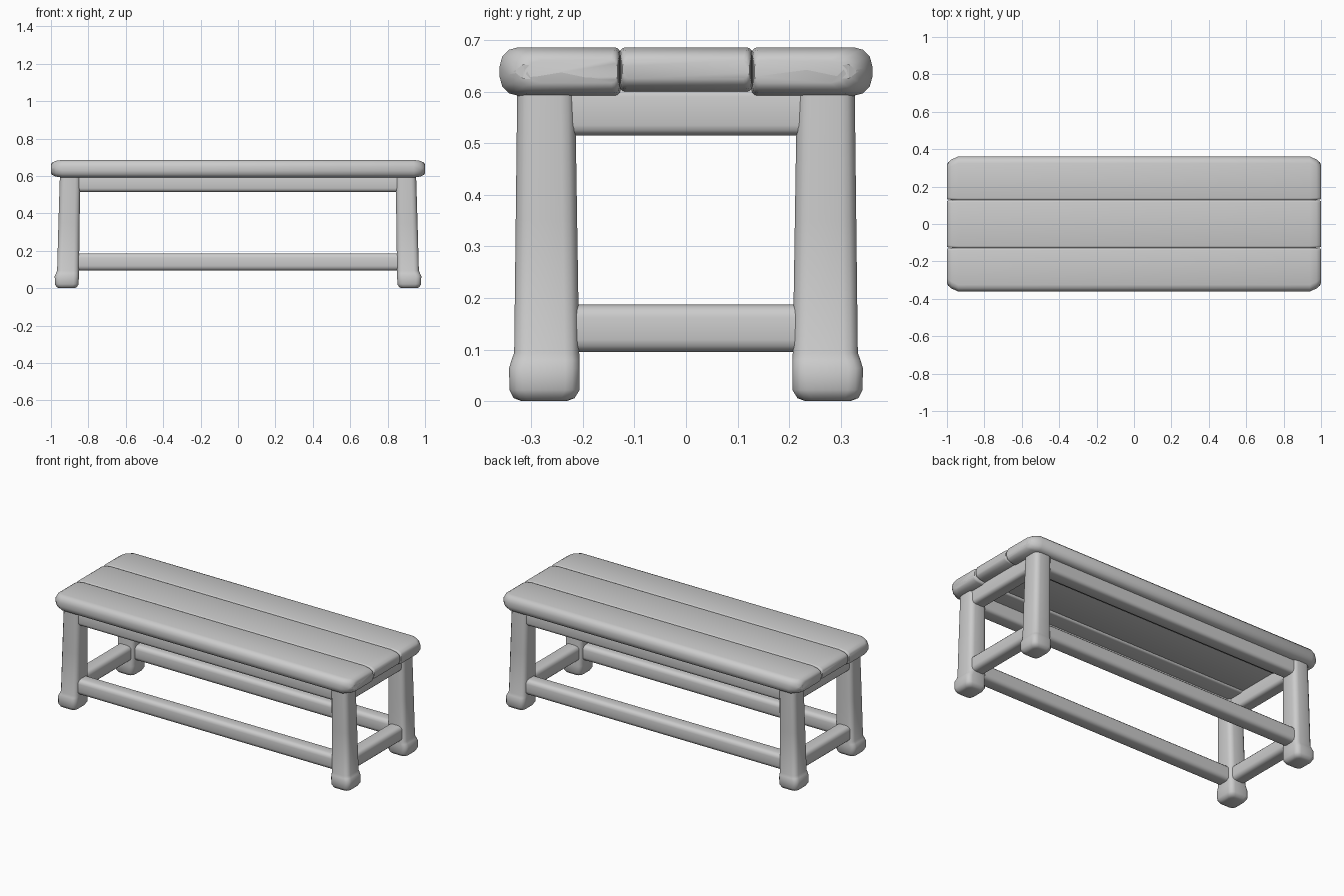
import bpy, bmesh, math

if "Cube" in bpy.data.objects:
    bpy.data.objects.remove(bpy.data.objects["Cube"])

wood = bpy.data.materials.new("light_grey")
wood.diffuse_color = (0.6, 0.6, 0.6, 1)
wood.use_nodes = True
wood.node_tree.nodes["Principled BSDF"].inputs["Base Color"].default_value = wood.diffuse_color


def ring(a0, a1, b0, b1, ra, rb=None, segs=3):
    """Rounded rectangle; ra / rb are the corner radii on the a0 / a1 side."""
    rb = ra if rb is None else rb
    pts = []
    corners = [(a1 - rb, b1 - rb, rb, 0), (a0 + ra, b1 - ra, ra, 90),
               (a0 + ra, b0 + ra, ra, 180), (a1 - rb, b0 + rb, rb, 270)]
    for ca, cb, r, start in corners:
        for i in range(segs + 1):
            t = math.radians(start + 90 * i / segs)
            pts.append((ca + r * math.cos(t), cb + r * math.sin(t)))
    return pts


def loft(name, sections, axis, angle=50):
    """Skin a list of (position, ring) sections along an axis and cap the ends."""
    place = {"x": lambda p, a, b: (p, a, b),
             "y": lambda p, a, b: (a, p, b),
             "z": lambda p, a, b: (a, b, p)}[axis]
    bm = bmesh.new()
    rows = [[bm.verts.new(place(p, a, b)) for a, b in pts] for p, pts in sections]
    n = len(rows[0])
    for lo, hi in zip(rows, rows[1:]):
        for i in range(n):
            j = (i + 1) % n
            bm.faces.new((lo[i], lo[j], hi[j], hi[i]))
    bm.faces.new(rows[0])
    bm.faces.new(rows[-1])
    bmesh.ops.recalc_face_normals(bm, faces=bm.faces)
    mesh = bpy.data.meshes.new(name)
    bm.to_mesh(mesh)
    bm.free()
    mesh.materials.append(wood)
    obj = bpy.data.objects.new(name, mesh)
    bpy.context.collection.objects.link(obj)
    bpy.ops.object.select_all(action="DESELECT")
    obj.select_set(True)
    bpy.context.view_layer.objects.active = obj
    bpy.ops.object.shade_smooth_by_angle(angle=math.radians(angle))
    return obj


# Seat planks: rounded outer edges, shallow grooves at the seams, softened ends
def plank(name, y0, y1, z0, r0, r1):
    def section(d, ends):
        # outer sides pull in more than seams do
        d0 = ends * (0.045 if r0 > 0.02 else 0.006)
        d1 = ends * (0.045 if r1 > 0.02 else 0.006)
        return ring(y0 + d0, y1 - d1, z0 + d, 0.686 - d, r0, r1)
    half = [(0.94, section(0, 0)), (0.975, section(0.005, 0.35)),
            (0.994, section(0.014, 0.7)), (1.0, section(0.025, 1))]
    secs = [(-x, s) for x, s in reversed(half)] + half
    # keep the corner radii within the shrunken end sections
    loft(name, secs, "x")


plank("front_plank", -0.361, -0.127, 0.592, 0.036, 0.012)
plank("middle_plank", -0.129, 0.129, 0.600, 0.012, 0.012)
plank("back_plank", 0.127, 0.361, 0.592, 0.012, 0.036)


# Legs with swollen feet: z, inner x, outer x, inner y, outer y, corner radius
LEG = [(0.000, 0.875, 0.955, 0.232, 0.318, 0.022),
       (0.006, 0.861, 0.970, 0.216, 0.334, 0.026),
       (0.022, 0.852, 0.979, 0.206, 0.342, 0.028),
       (0.064, 0.851, 0.980, 0.206, 0.343, 0.028),
       (0.080, 0.851, 0.973, 0.206, 0.338, 0.028),
       (0.094, 0.850, 0.967, 0.207, 0.333, 0.028),
       (0.350, 0.847, 0.960, 0.211, 0.330, 0.028),
       (0.610, 0.842, 0.952, 0.215, 0.327, 0.028)]

for sx, side in ((-1, "left"), (1, "right")):
    for sy, end in ((-1, "front"), (1, "back")):
        secs = []
        for z, x0, x1, y0, y1, r in LEG:
            xa, xb = sorted((sx * x0, sx * x1))
            ya, yb = sorted((sy * y0, sy * y1))
            secs.append((z, ring(xa, xb, ya, yb, r)))
        loft(f"{end}_{side}_leg", secs, "z")


# Rails between the legs, low stretchers and aprons under the seat
def rail(name, axis, length, centre, thick, z0, z1, r):
    pts = ring(centre - thick / 2, centre + thick / 2, z0, z1, r)
    loft(name, [(-length, pts), (length, pts)], axis)


for s, end, side in ((-1, "front", "left"), (1, "back", "right")):
    rail(f"{end}_stretcher", "x", 0.89, s * 0.272, 0.088, 0.095, 0.187, 0.024)
    rail(f"{side}_stretcher", "y", 0.25, s * 0.908, 0.088, 0.095, 0.187, 0.024)
    rail(f"{end}_apron", "x", 0.89, s * 0.272, 0.088, 0.515, 0.61, 0.02)
    rail(f"{side}_apron", "y", 0.25, s * 0.900, 0.084, 0.515, 0.61, 0.02)
